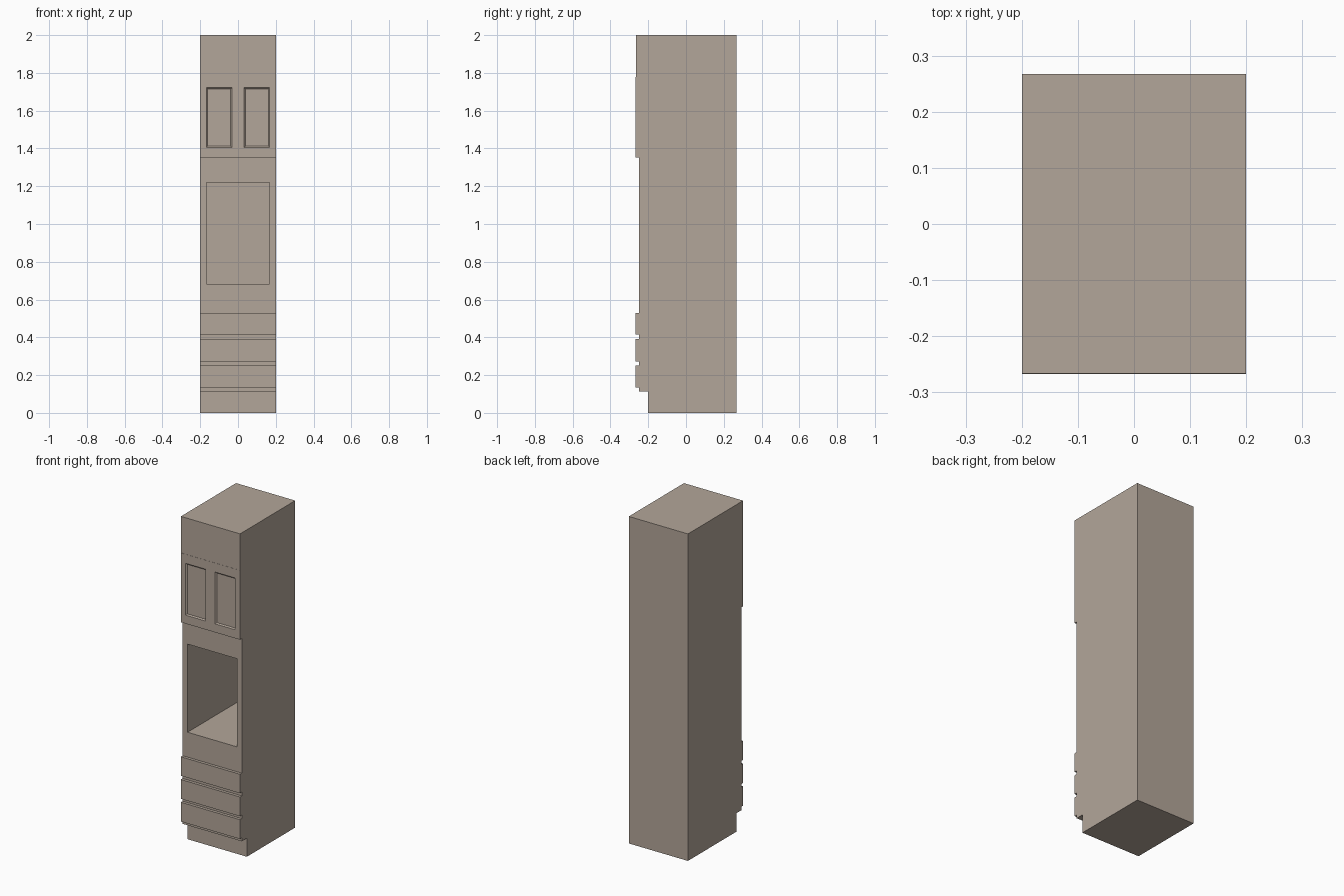
import bpy, bmesh
from mathutils import Vector

if "Cube" in bpy.data.objects:
    bpy.data.objects.remove(bpy.data.objects["Cube"])

W = 0.2          # half width
BACK = 0.267
BODY = -0.249    # carcass front
FRONT = -0.267   # drawer and door front

wood = bpy.data.materials.new("brown_grey_wood")
wood.diffuse_color = (0.45, 0.38, 0.32, 1)
wood.use_nodes = True
wood.node_tree.nodes["Principled BSDF"].inputs["Base Color"].default_value = wood.diffuse_color


def extrude_profile(points):
    """Extrude a y-z outline across the cabinet width."""
    bm = bmesh.new()
    left = [bm.verts.new((-W, y, z)) for y, z in points]
    right = [bm.verts.new((W, y, z)) for y, z in points]
    bm.faces.new(left)
    bm.faces.new(right[::-1])
    for i in range(len(points)):
        bm.faces.new((left[i - 1], right[i - 1], right[i], left[i]))
    bmesh.ops.recalc_face_normals(bm, faces=bm.faces)
    return bm


def front_face(bm, y, x=0.0):
    """Face on the plane y whose centre is nearest to x."""
    found = [f for f in bm.faces if all(abs(v.co.y - y) < 1e-5 for v in f.verts)]
    return min(found, key=lambda f: abs(f.calc_center_median().x - x))


def inset_to(bm, face, x0, x1, z0, z1, y):
    """Inset a face to an exact rectangle at depth y."""
    c = face.calc_center_median()
    bmesh.ops.inset_individual(bm, faces=[face], thickness=0.005)
    for v in face.verts:
        v.co = Vector((x0 if v.co.x < c.x else x1, y, z0 if v.co.z < c.z else z1))


def finish(bm, name):
    mesh = bpy.data.meshes.new(name)
    bm.to_mesh(mesh)
    bm.free()
    mesh.materials.append(wood)
    obj = bpy.data.objects.new(name, mesh)
    bpy.context.collection.objects.link(obj)
    return obj


def panel(z0, z1, y0=FRONT, y1=BODY):
    return extrude_profile([(y0, z0), (y1, z0), (y1, z1), (y0, z1)])


# Carcass with set-back plinth and deep appliance niche
bm = extrude_profile([(-0.2, 0), (BACK, 0), (BACK, 2), (BODY, 2), (BODY, 0.113), (-0.2, 0.113)])
niche = front_face(bm, BODY)
rect = (-0.167, 0.166, 0.682, 1.221)
inset_to(bm, niche, *rect, BODY)
inset_to(bm, niche, *rect, 0.247)
finish(bm, "carcass")

# Three drawer fronts
for i, (z0, z1) in enumerate([(0.134, 0.252), (0.273, 0.391), (0.414, 0.53)]):
    finish(panel(z0, z1), f"drawer_front_{i + 1}")

# Pair of doors with sunken bevelled panels
bm = panel(1.353, 1.777)
bmesh.ops.bisect_plane(bm, geom=bm.verts[:] + bm.edges[:] + bm.faces[:],
                       plane_co=(0, 0, 0), plane_no=(1, 0, 0))
for side in (-1, 1):
    cx = side * 0.1
    f = front_face(bm, FRONT, cx)
    inset_to(bm, f, cx - 0.068, cx + 0.068, 1.405, 1.722, FRONT)
    inset_to(bm, f, cx - 0.061, cx + 0.061, 1.412, 1.715, FRONT + 0.007)
finish(bm, "upper_doors")

# Plain panel above the doors, a hair behind them
finish(panel(1.777, 2.0, FRONT + 0.001), "top_panel")
